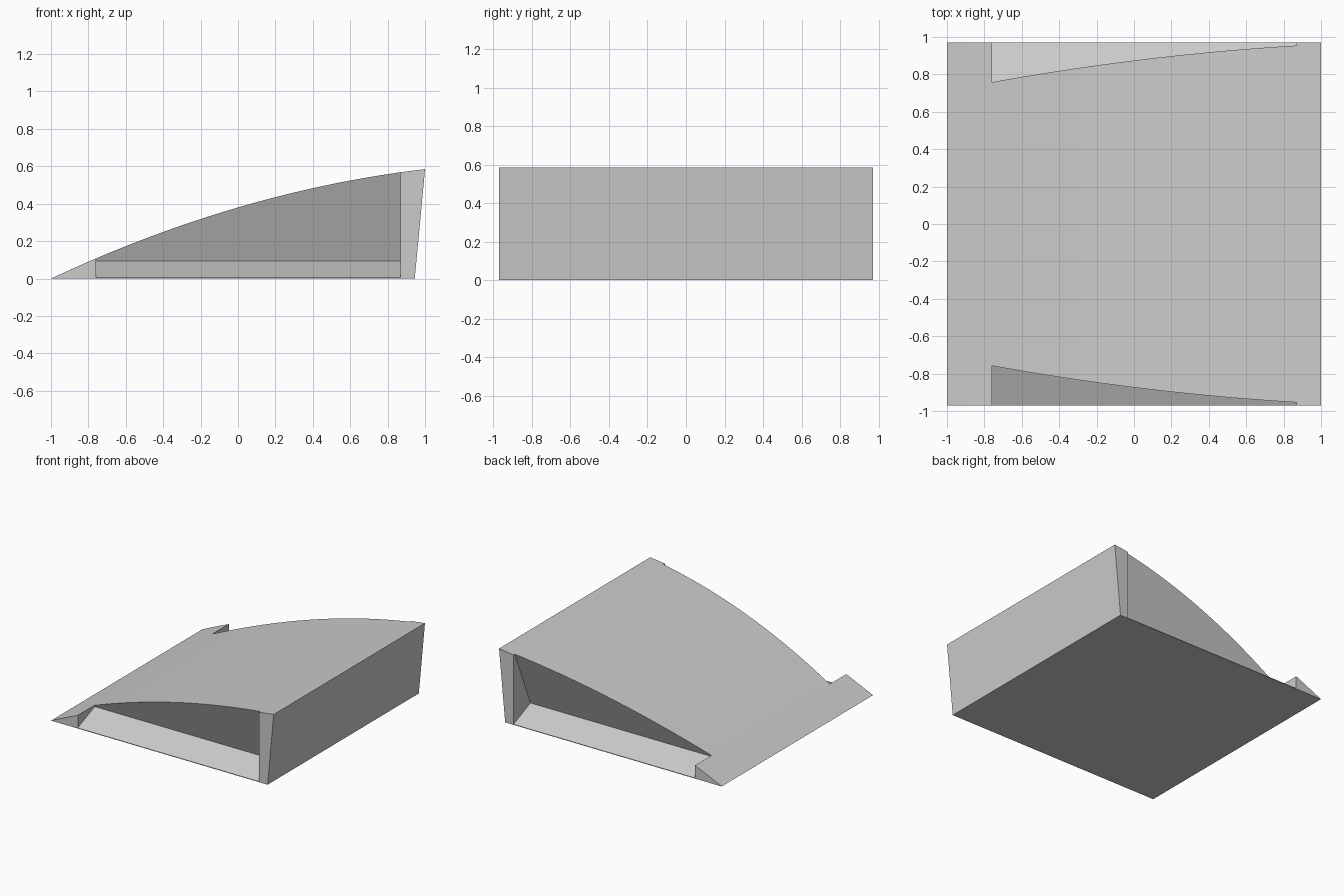
import bpy
import bmesh

cube = bpy.data.objects.get("Cube")
if cube:
    bpy.data.objects.remove(cube, do_unlink=True)

HALF_WIDTH = 0.97
SEGMENTS = 32

grey = bpy.data.materials.new("plain grey")
grey.use_nodes = True
colour = (0.6, 0.6, 0.6, 1)
grey.diffuse_color = colour
grey.node_tree.nodes["Principled BSDF"].inputs["Base Color"].default_value = colour


def prism(name, outline, offset):
    """Extrude a closed outline of 3D points along an offset."""
    bm = bmesh.new()
    face = bm.faces.new([bm.verts.new(p) for p in outline])
    result = bmesh.ops.extrude_face_region(bm, geom=[face])
    moved = [v for v in result["geom"] if isinstance(v, bmesh.types.BMVert)]
    bmesh.ops.translate(bm, verts=moved, vec=offset)
    bmesh.ops.recalc_face_normals(bm, faces=bm.faces)
    mesh = bpy.data.meshes.new(name)
    bm.to_mesh(mesh)
    bm.free()
    mesh.materials.append(grey)
    obj = bpy.data.objects.new(name, mesh)
    bpy.context.collection.objects.link(obj)
    return obj


# Ramp body: curved top, flat base, slightly leaning tall end
top = []
for i in range(SEGMENTS + 1):
    x = -1 + 2 * i / SEGMENTS
    top.append((x, -HALF_WIDTH, 0.38 + 0.2925 * x - 0.0875 * x * x))
ramp = prism("ramp_body", top + [(0.945, -HALF_WIDTH, 0)], (0, 2 * HALF_WIDTH, 0))

# Side recesses: sloped sill below, outward-leaning wall above
recess = [(0.753, 0.095), (1.05, -0.028), (1.05, 0.7), (1.01, 0.7)]
for side, name in ((1, "back_recess_cutter"), (-1, "front_recess_cutter")):
    cutter = prism(name, [(-0.76, side * y, z) for y, z in recess], (1.63, 0, 0))
    cutter.hide_render = True
    cutter.hide_set(True)
    cut = ramp.modifiers.new(name, "BOOLEAN")
    cut.operation = "DIFFERENCE"
    cut.solver = "EXACT"
    cut.object = cutter

# Bake the cuts, then remove the helpers
bpy.context.view_layer.update()
graph = bpy.context.evaluated_depsgraph_get()
baked = bpy.data.meshes.new_from_object(ramp.evaluated_get(graph))
cutters = [m.object for m in ramp.modifiers]
ramp.modifiers.clear()
ramp.data = baked
for cutter in cutters:
    bpy.data.objects.remove(cutter, do_unlink=True)

# Smooth the curved top only
bpy.ops.object.select_all(action="DESELECT")
ramp.select_set(True)
bpy.context.view_layer.objects.active = ramp
bpy.ops.object.shade_smooth_by_angle(angle=0.2)
